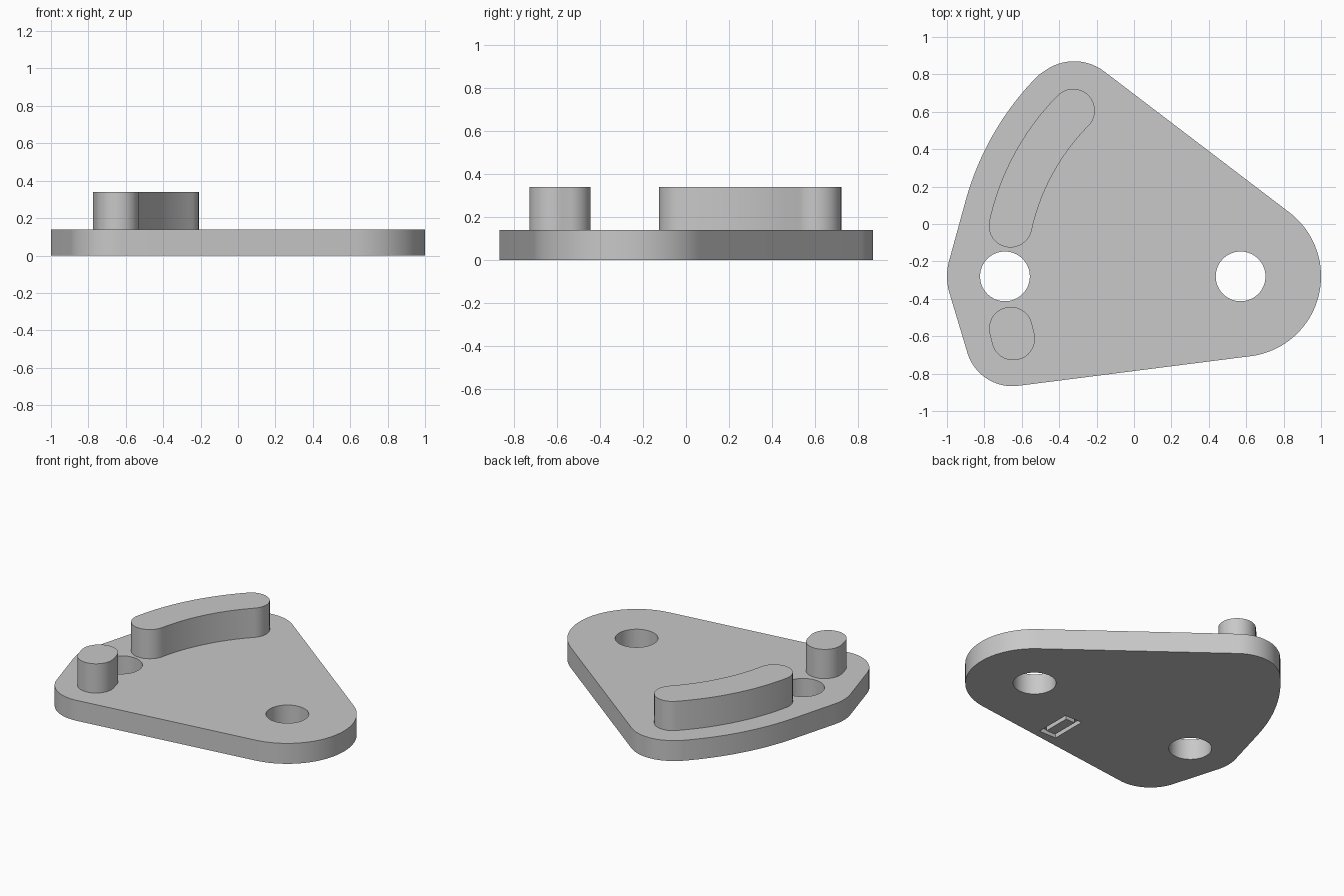
import bpy
import bmesh
from math import cos, sin, radians
from mathutils import Vector
from mathutils.geometry import convex_hull_2d

if "Cube" in bpy.data.objects:
    bpy.data.objects.remove(bpy.data.objects["Cube"], do_unlink=True)

grey = bpy.data.materials.new("light grey")
grey.use_nodes = True
GREY = (0.58, 0.58, 0.58, 1)
grey.diffuse_color = GREY
grey.node_tree.nodes["Principled BSDF"].inputs["Base Color"].default_value = GREY

PIVOT = Vector((0.57, -0.28))
GUIDE_HOLE = Vector((-0.69, -0.28))
SWING = 1.26      # distance from the pivot to the middle of the guides
PLATE_TOP = 0.14
GUIDE_TOP = 0.34


def arc(centre, radius, start, end, steps):
    """Points along a circular arc, angles in degrees."""
    angles = [radians(start + (end - start) * i / steps) for i in range(steps + 1)]
    return [centre + radius * Vector((cos(a), sin(a))) for a in angles]


def circle(centre, radius, steps=96):
    return arc(centre, radius, 0, 360, steps)[:-1]


def rectangle(centre, width, depth):
    return [centre + Vector((sx * width / 2, sy * depth / 2))
            for sx, sy in ((-1, -1), (1, -1), (1, 1), (-1, 1))]


def prism(name, outline, bottom, top):
    """Extrude a closed outline between two heights."""
    bm = bmesh.new()
    base = bm.faces.new([bm.verts.new((p.x, p.y, bottom)) for p in outline])
    extruded = bmesh.ops.extrude_face_region(bm, geom=[base], use_keep_orig=True)
    moved = [g for g in extruded["geom"] if isinstance(g, bmesh.types.BMVert)]
    bmesh.ops.translate(bm, verts=moved, vec=(0, 0, top - bottom))
    bmesh.ops.remove_doubles(bm, verts=bm.verts, dist=0.0001)
    bmesh.ops.recalc_face_normals(bm, faces=bm.faces)
    mesh = bpy.data.meshes.new(name)
    bm.to_mesh(mesh)
    bm.free()
    mesh.materials.append(grey)
    obj = bpy.data.objects.new(name, mesh)
    bpy.context.collection.objects.link(obj)
    return obj


def activate(obj):
    bpy.ops.object.select_all(action="DESELECT")
    obj.select_set(True)
    bpy.context.view_layer.objects.active = obj


def cut(obj, cutter):
    cutter.hide_render = True
    mod = obj.modifiers.new("cut", "BOOLEAN")
    mod.operation = "DIFFERENCE"
    mod.solver = "EXACT"
    mod.object = cutter
    activate(obj)
    bpy.ops.object.modifier_apply(modifier=mod.name)
    bpy.data.objects.remove(cutter, do_unlink=True)


def guide_outline(start, end, radius=0.116):
    """Round-ended band that follows the swing circle."""
    first = arc(PIVOT, SWING, start, end, 1)[0]
    last = arc(PIVOT, SWING, start, end, 1)[1]
    return (arc(PIVOT, SWING + radius, start, end, 24)[:-1]
            + arc(last, radius, end, end + 180, 32)[:-1]
            + arc(PIVOT, SWING - radius, end, start, 24)[:-1]
            + arc(first, radius, start + 180, start + 360, 32)[:-1])


# Plate: taut outline around the corner circles and the swing arc
points = (circle(PIVOT, 0.43, 128) + circle(GUIDE_HOLE, 0.31)
          + circle(Vector((-0.65, -0.615)), 0.252)
          + circle(Vector((-0.32, 0.605)), 0.265)
          + arc(PIVOT, SWING + 0.265, 135, 164.6, 32))
plate = prism("plate", [points[i] for i in convex_hull_2d(points)], 0, PLATE_TOP)

# Through holes
for centre in (PIVOT, GUIDE_HOLE):
    cut(plate, prism("hole_cutter", circle(centre, 0.133, 64), -0.1, PLATE_TOP + 0.1))

# Rectangular groove in the underside, with its raised middle
groove = Vector((0.10, -0.59))
cut(plate, prism("groove_cutter", rectangle(groove, 0.13, 0.25), -0.1, 0.03))
island = prism("groove_island", rectangle(groove, 0.07, 0.19), 0, 0.035)

# Guides standing on the plate
long_guide = prism("long_guide", guide_outline(135.3, 167.6), PLATE_TOP - 0.01, GUIDE_TOP)
short_guide = prism("short_guide", guide_outline(192.8, 195.3), PLATE_TOP - 0.01, GUIDE_TOP)

for obj in (plate, long_guide, short_guide):
    activate(obj)
    bpy.ops.object.shade_smooth_by_angle(angle=radians(30))
